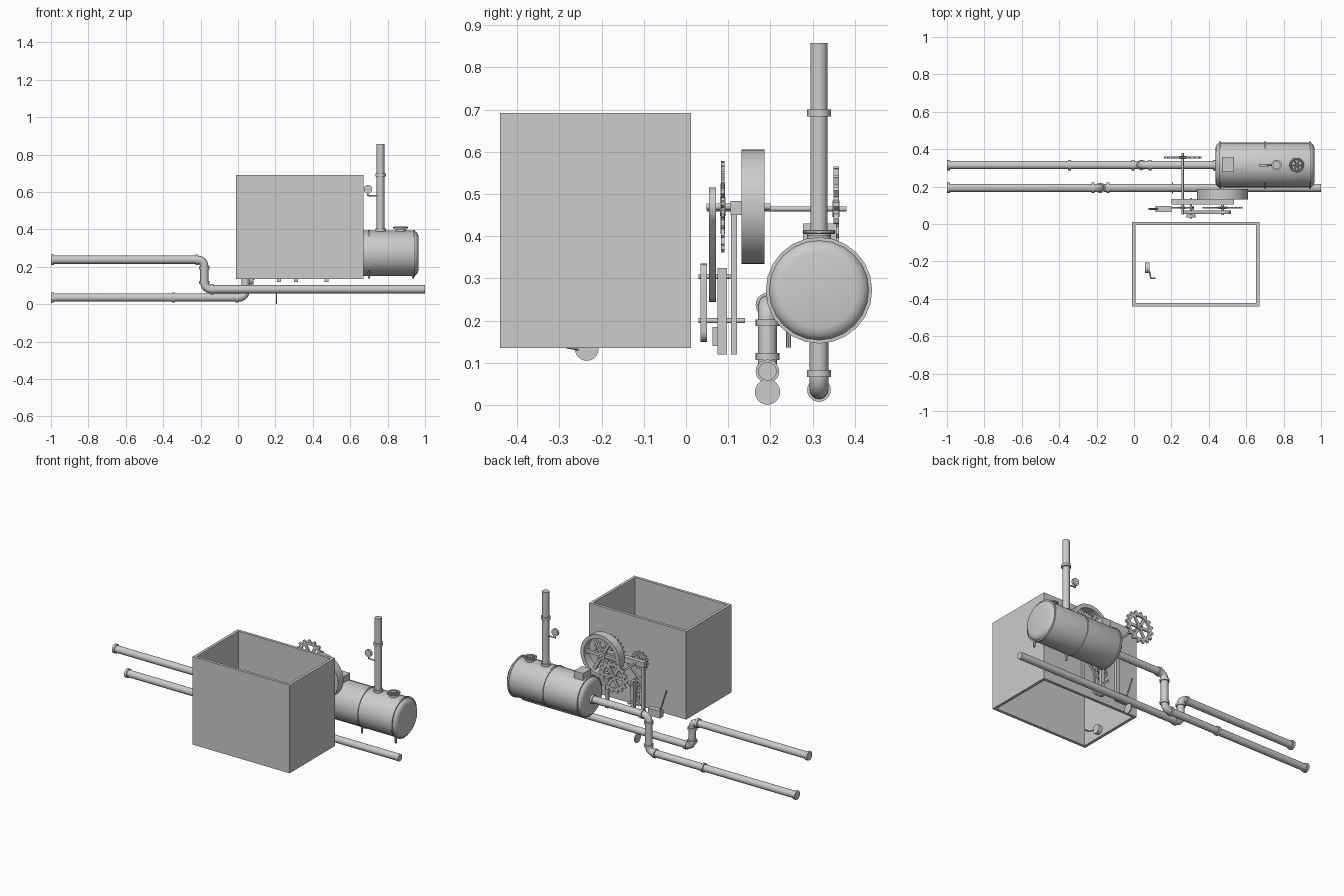
import bpy, bmesh, math
from mathutils import Vector

if "Cube" in bpy.data.objects:
    bpy.data.objects.remove(bpy.data.objects["Cube"])

grey = bpy.data.materials.new("plain grey")
grey.diffuse_color = (0.6, 0.6, 0.6, 1)
grey.use_nodes = True
grey.node_tree.nodes["Principled BSDF"].inputs["Base Color"].default_value = grey.diffuse_color


def finish(name, bm, smooth=True):
    bmesh.ops.recalc_face_normals(bm, faces=bm.faces)
    me = bpy.data.meshes.new(name)
    bm.to_mesh(me)
    bm.free()
    me.materials.append(grey)
    ob = bpy.data.objects.new(name, me)
    bpy.context.collection.objects.link(ob)
    if smooth:
        bpy.ops.object.select_all(action='DESELECT')
        ob.select_set(True)
        bpy.context.view_layer.objects.active = ob
        bpy.ops.object.shade_smooth_by_angle(angle=math.radians(35))
    return ob


def add_box(bm, lo, hi):
    vs = bmesh.ops.create_cube(bm, size=1)["verts"]
    for v in vs:
        v.co = [lo[i] if v.co[i] < 0 else hi[i] for i in range(3)]


def box(name, lo, hi):
    bm = bmesh.new()
    add_box(bm, lo, hi)
    return finish(name, bm, False)


def add_rod(bm, a, b, r, n=20):
    a, b = Vector(a), Vector(b)
    d = b - a
    m = d.to_track_quat('Z', 'Y').to_matrix().to_4x4()
    m.translation = (a + b) / 2
    bmesh.ops.create_cone(bm, cap_ends=True, segments=n, radius1=r, radius2=r,
                          depth=d.length, matrix=m)


def rod(name, a, b, r, n=20):
    bm = bmesh.new()
    add_rod(bm, a, b, r, n)
    return finish(name, bm)


def extrude_y(name, outer, y0, y1, inner=None):
    """Solid between y0 and y1 from an x,z outline; inner is a hole with as many points."""
    bm = bmesh.new()
    n = len(outer)
    ring = lambda pts, y: [bm.verts.new((p[0], y, p[1])) for p in pts]
    a, b = ring(outer, y0), ring(outer, y1)
    if inner:
        c, d = ring(inner, y0), ring(inner, y1)
        pairs = [(a, b), (b, d), (d, c), (c, a)]
    else:
        pairs = [(a, b)]
        bm.faces.new(a)
        bm.faces.new(b)
    for p, q in pairs:
        for i in range(n):
            j = (i + 1) % n
            bm.faces.new((p[i], p[j], q[j], q[i]))
    return finish(name, bm)


def circle(cx, cz, r, n=32):
    return [(cx + r * math.cos(i * math.tau / n), cz + r * math.sin(i * math.tau / n)) for i in range(n)]


def gear(name, cx, cz, r, y0, y1, teeth):
    pts, hole = [], []
    for i in range(teeth * 4):
        a = (i + 0.5) * math.tau / (teeth * 4)
        rr = r if i % 4 < 2 else r * 0.84
        pts.append((cx + rr * math.cos(a), cz + rr * math.sin(a)))
        hole.append((cx + r * 0.68 * math.cos(a), cz + r * 0.68 * math.sin(a)))
    extrude_y(name, pts, y0, y1, hole)
    spokes(name + "_spokes", cx, cz, r * 0.7, y0 + .002, y1 - .002, r * 0.09, r * 0.2, 3)


def spokes(name, cx, cz, r, y0, y1, w, hub, count):
    bm = bmesh.new()
    for k in range(count):
        t = k * math.pi / count
        vs = bmesh.ops.create_cube(bm, size=1)["verts"]
        for v in vs:
            u, s = v.co.x * 2 * r, v.co.z * 2 * w
            v.co = (cx + u * math.cos(t) - s * math.sin(t), y0 if v.co.y < 0 else y1,
                    cz + u * math.sin(t) + s * math.cos(t))
    add_rod(bm, (cx, y0 - .004, cz), (cx, y1 + .004, cz), hub)
    finish(name, bm)


def capsule(c1, c2, r1, r2, n=12):
    """Outline wrapped round two circles."""
    t = math.atan2(c2[1] - c1[1], c2[0] - c1[0])
    pts = []
    for c, r, s in ((c1, r1, t + math.pi / 2), (c2, r2, t - math.pi / 2)):
        for i in range(n + 1):
            a = s + math.pi * i / n
            pts.append((c[0] + r * math.cos(a), c[1] + r * math.sin(a)))
    return pts


def pipe(name, pts, r, bend=.04, n=16):
    """Round pipe in an x,z plane with rounded corners."""
    pts = [Vector(p) for p in pts]
    path = [pts[0]]
    for i in range(1, len(pts) - 1):
        p = pts[i]
        a = p + (pts[i - 1] - p).normalized() * bend
        b = p + (pts[i + 1] - p).normalized() * bend
        for k in range(7):
            f = k / 6
            path.append(a * (1 - f) ** 2 + p * 2 * f * (1 - f) + b * f * f)
    path.append(pts[-1])
    bm = bmesh.new()
    rings = []
    for i, p in enumerate(path):
        d = (path[min(i + 1, len(path) - 1)] - path[max(i - 1, 0)]).normalized()
        side = Vector((0, 1, 0))
        up = d.cross(side)
        rings.append([bm.verts.new(p + r * (side * math.cos(k * math.tau / n) + up * math.sin(k * math.tau / n)))
                      for k in range(n)])
    for p, q in zip(rings, rings[1:]):
        for k in range(n):
            bm.faces.new((p[k], p[(k + 1) % n], q[(k + 1) % n], q[k]))
    bm.faces.new(rings[0])
    bm.faces.new(rings[-1])
    finish(name, bm)


def collars(name, spots, r):
    bm = bmesh.new()
    for c, axis in spots:
        h = Vector(axis) * .008
        add_rod(bm, Vector(c) - h, Vector(c) + h, r)
    finish(name, bm)


X, Z = (1, 0, 0), (0, 0, 1)

# Open bottomless housing
bm = bmesh.new()
t = .018
add_box(bm, (-.01, -.44, .135), (.67, -.44 + t, .692))
add_box(bm, (-.01, .012 - t, .135), (.67, .012, .692))
add_box(bm, (-.01, -.44 + t, .135), (-.01 + t, .012 - t, .692))
add_box(bm, (.67 - t, -.44 + t, .135), (.67, .012 - t, .692))
finish("housing", bm, False)

# Small crank inside the housing
rod("inner_crank_disc", (.058, -.235, .133), (.083, -.235, .133), .028)
rod("inner_crank_arm", (.083, -.255, .133), (.09, -.29, .14), .004, 8)
rod("inner_crank_grip", (.088, -.29, .14), (.115, -.29, .14), .005, 8)

# Boiler with rounded ends, bands and feet
BY, BZ = .315, .272
bm = bmesh.new()
prof = [(.435, .09), (.439, .105), (.449, .116), (.465, .121),
        (.935, .121), (.951, .116), (.961, .105), (.965, .09)]
n = 24
rings = [[bm.verts.new((x, BY + r * math.cos(k * math.tau / n), BZ + r * math.sin(k * math.tau / n)))
          for k in range(n)] for x, r in prof]
for p, q in zip(rings, rings[1:]):
    for k in range(n):
        bm.faces.new((p[k], p[(k + 1) % n], q[(k + 1) % n], q[k]))
bm.faces.new(rings[0])
bm.faces.new(rings[-1])
finish("boiler", bm)
for x in (.46, .70, .94):
    rod("boiler_band", (x - .005, BY, BZ), (x + .005, BY, BZ), .126, 24)
for x in (.70, .935):
    rod("boiler_foot", (x, .243, .137), (x, .243, .19), .006, 8)
box("boiler_top_block", (.47, .277, .38), (.535, .357, .43))

# Chimney, pressure gauge and hatch
rod("chimney", (.762, BY, .38), (.762, BY, .858), .0205)
collars("chimney_collar", [((.762, BY, .692), Z), ((.762, BY, .398), Z)], .028)
rod("gauge_stem", (.695, BY, .58), (.75, BY, .58), .004, 8)
rod("gauge_riser", (.695, BY, .578), (.695, BY, .6), .004, 8)
rod("gauge_dial", (.695, BY - .007, .615), (.695, BY + .007, .615), .023)
rod("hatch_neck", (.87, BY, .38), (.87, BY, .403), .028)
extrude = [(.87 + .04 * math.cos(k * math.tau / 6), BY + .04 * math.sin(k * math.tau / 6)) for k in range(6)]
bm = bmesh.new()
bmesh.ops.create_circle(bm, segments=24, radius=.037)
finish("hatch_wheel_guide", bm).hide_render = True
bpy.data.objects.remove(bpy.data.objects["hatch_wheel_guide"])
bpy.ops.mesh.primitive_torus_add(location=(.87, BY, .41), major_radius=.034, minor_radius=.005,
                                 major_segments=24, minor_segments=8)
wheel = bpy.context.object
wheel.name = "hatch_wheel"
wheel.data.materials.append(grey)
for x, y in extrude[:3]:
    rod("hatch_spoke", (x, y, .41), (1.74 - x, 2 * BY - y, .41), .004, 8)

# Steam pipe from the boiler and the stepped pipe
pipe("steam_pipe", [(.45, BY, .262), (.04, BY, .262), (.04, BY, .036), (-.99, BY, .036)], .022)
collars("steam_pipe_collars", [((-.992, BY, .036), X), ((-.345, BY, .036), X), ((-.005, BY, .036), X),
                               ((.04, BY, .075), Z), ((.04, BY, .22), Z), ((.085, BY, .262), X),
                               ((.43, BY, .262), X)], .028)
PY = .193
pipe("stepped_pipe", [(-.99, PY, .238), (-.18, PY, .238), (-.18, PY, .08), (1, PY, .08)], .022)
collars("stepped_pipe_collars", [((-.992, PY, .238), X), ((-.22, PY, .238), X), ((-.18, PY, .195), Z),
                                 ((-.18, PY, .115), Z), ((-.14, PY, .08), X)], .028)
rod("loose_disc", (.202, PY, .031), (.208, PY, .031), .03)

# Flywheel and its shaft
FX, FZ = .473, .47
extrude_y("flywheel_rim", circle(FX, FZ, .136, 40), .132, .186, circle(FX, FZ, .112, 40))
spokes("flywheel_spokes", FX, FZ, .116, .15, .168, .009, .024, 3)
rod("flywheel_shaft", (FX, .048, FZ), (FX, .2, FZ), .008, 12)

# Gear train
SX = .26
rod("gear_shaft", (SX, .05, .465), (SX, .38, .465), .006, 12)
gear("rear_gear", SX, .465, .1, .349, .362, 16)
gear("front_gear", FX, FZ, .108, .083, .091, 24)
gear("pinion", SX, .465, .06, .082, .092, 14)

# Bearing frame and posts
box("bearing_beam", (.2, .105, .45), (.535, .134, .484))
for x in (.22, .473):
    box("frame_post", (x - .011, .106, .12), (x + .011, .121, .455))
box("short_post", (.299, .075, .12), (.321, .097, .325))

# Belt drive
c1, c2 = (FX, FZ), (.30, .29)
extrude_y("drive_belt", capsule(c1, c2, .046, .046), .054, .071, capsule(c1, c2, .039, .039))
for c in (c1, c2):
    extrude_y("belt_pulley_rim", circle(*c, .0395), .056, .069, circle(*c, .029))
    spokes("belt_pulley_spokes", *c, .031, .058, .067, .004, .01, 2)

# Pump link with its pins
extrude_y("pump_link", capsule((.305, .31), (.305, .175), .025, .025), .034, .05,
          capsule((.305, .31), (.305, .175), .014, .014))
rod("link_pin_upper", (.305, .03, .305), (.305, .105, .305), .006, 12)
rod("link_pin_lower", (.305, .03, .2), (.305, .14, .2), .006, 12)

# Control lever
box("lever_box", (.115, .063, .14), (.2, .096, .185))
rod("lever_rod", (.125, .08, .18), (.08, .08, .32), .005, 8)
